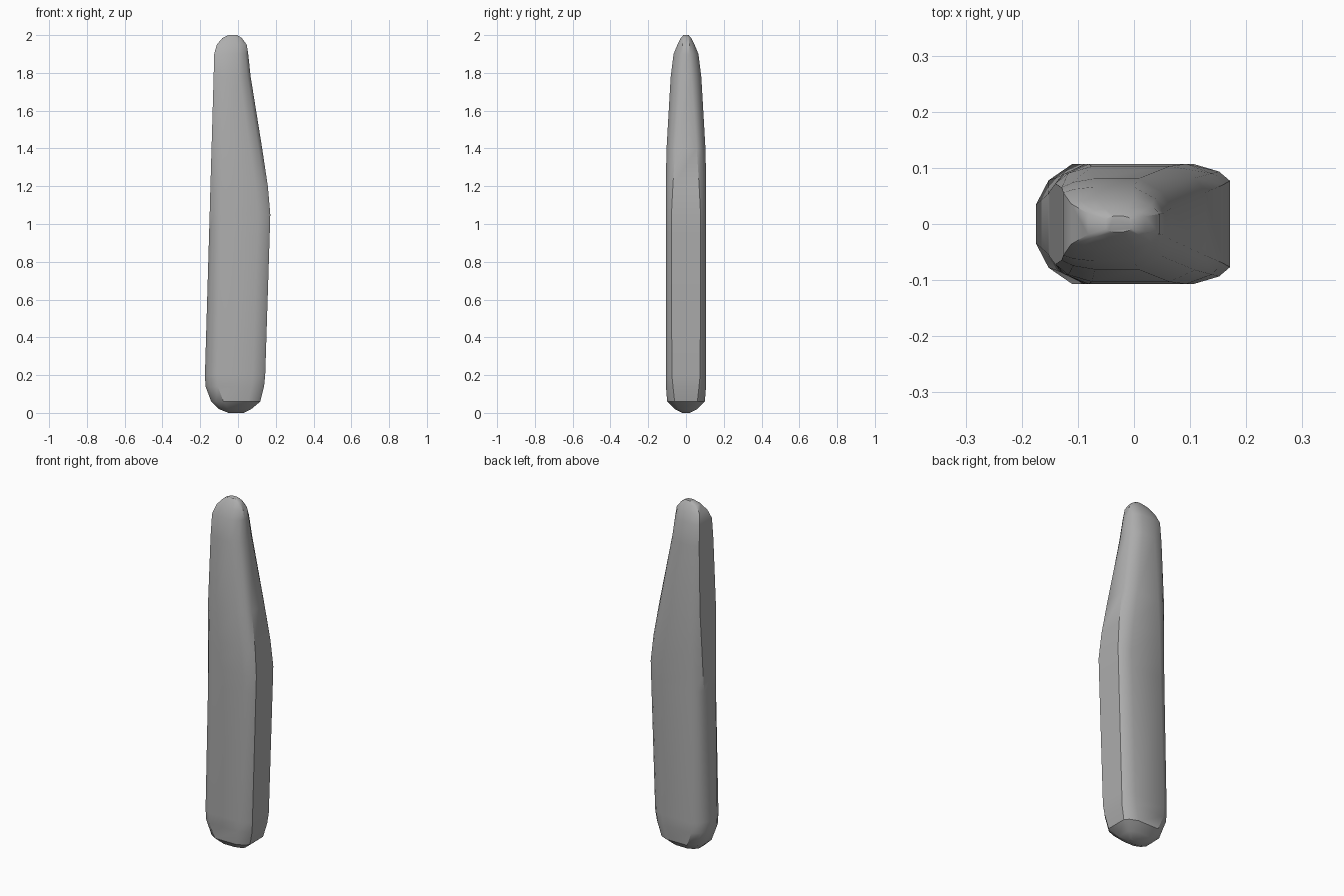
import bpy, bmesh, math

cube = bpy.data.objects.get("Cube")
if cube:
    bpy.data.objects.remove(cube, do_unlink=True)

grey = bpy.data.materials.new("plain grey")
grey.use_nodes = True
colour = (0.42, 0.42, 0.42, 1)
grey.diffuse_color = colour
grey.node_tree.nodes["Principled BSDF"].inputs["Base Color"].default_value = colour

# Levels: height, right edge, left edge, half depth, flat share of right and left sides
levels = [
    (0.00, -0.05, 0.03, 0.02, 0.5, 0.6),
    (0.02, -0.10, 0.07, 0.06, 0.4, 0.6),
    (0.06, -0.142, 0.118, 0.10, 0.3, 0.6),
    (0.14, -0.172, 0.138, 0.106, 0.3, 0.65),
    (0.20, -0.175, 0.144, 0.107, 0.32, 0.7),
    (0.95, -0.153, 0.168, 0.107, 0.5, 0.72),
    (1.05, -0.150, 0.171, 0.107, 0.55, 0.72),
    (1.20, -0.146, 0.158, 0.107, 0.6, 0.65),
    (1.40, -0.140, 0.128, 0.103, 0.7, 0.55),
    (1.78, -0.129, 0.067, 0.081, 0.8, 0.35),
    (1.90, -0.126, 0.054, 0.066, 0.85, 0.3),
    (1.95, -0.112, 0.046, 0.045, 0.8, 0.4),
    (1.985, -0.082, 0.02, 0.027, 0.7, 0.5),
    (2.00, -0.05, -0.005, 0.014, 0.6, 0.6),
]


def section(x0, x1, d, flat0, flat1):
    """Bevelled box outline, running round from the left side."""
    w = x1 - x0
    c = min(0.065, w * 0.3)
    half = [(x1, flat1 * d), (x1 - c * 0.3, (0.55 + 0.45 * flat1) * d), (x1 - c, d),
            (x0 + c, d), (x0 + c * 0.35, (0.6 + 0.4 * flat0) * d), (x0, flat0 * d)]
    return half + [(x, -y) for x, y in reversed(half)]


# Handle body: skin the levels together and close both ends
bm = bmesh.new()
rings = [[bm.verts.new((x, y, z)) for x, y in section(*dims)] for z, *dims in levels]
for low, high in zip(rings, rings[1:]):
    for i in range(len(low)):
        j = (i + 1) % len(low)
        bm.faces.new((low[i], low[j], high[j], high[i]))
bm.faces.new(rings[0][::-1])
bm.faces.new(rings[-1])
bmesh.ops.recalc_face_normals(bm, faces=bm.faces)
mesh = bpy.data.meshes.new("handle_body")
bm.to_mesh(mesh)
bm.free()
mesh.materials.append(grey)
body = bpy.data.objects.new("handle_body", mesh)
bpy.context.collection.objects.link(body)

bpy.context.view_layer.objects.active = body
body.select_set(True)
bpy.ops.object.shade_smooth_by_angle(angle=math.radians(35))
